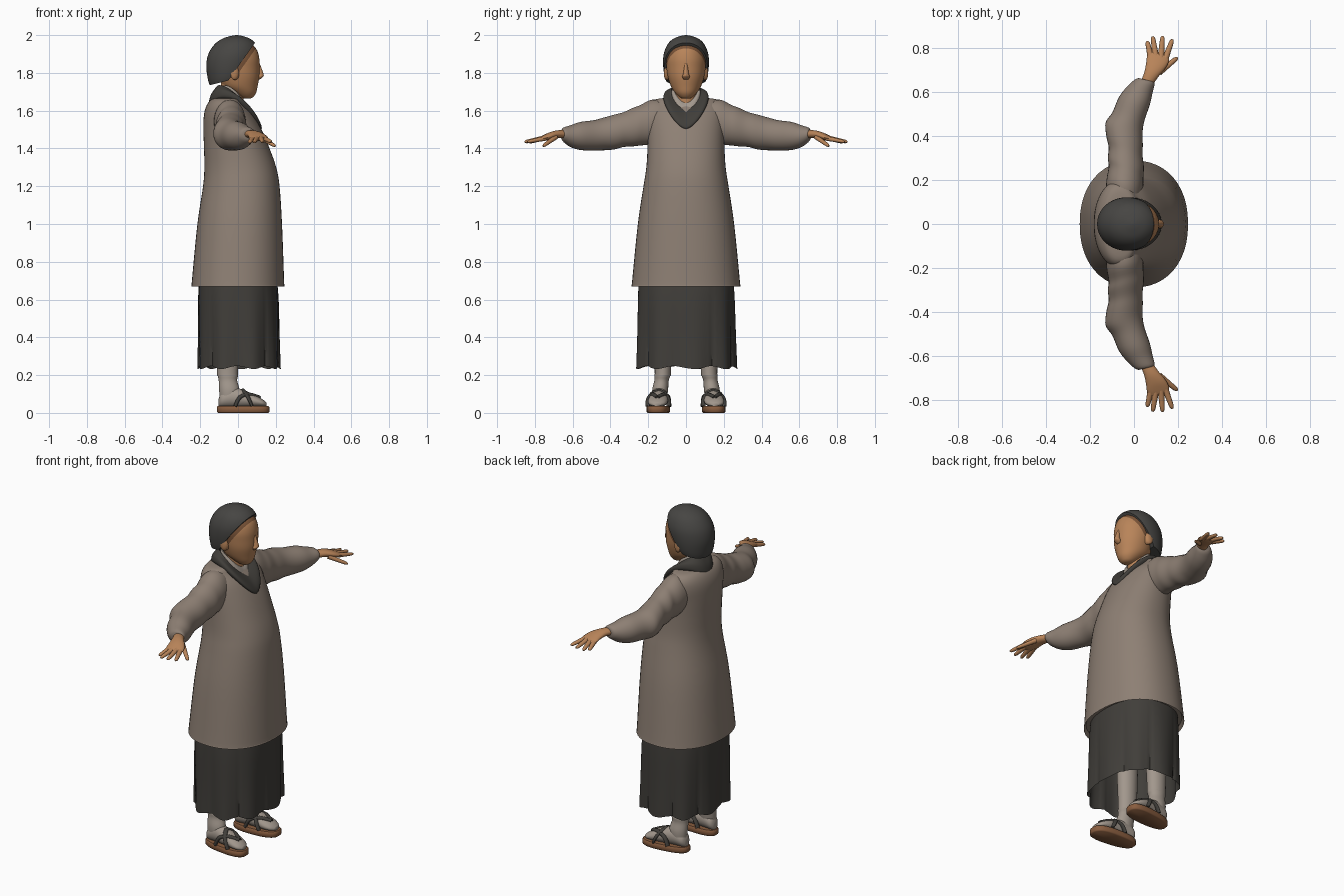
import bpy, bmesh, math
from mathutils import Vector


def mat(name, rgb):
    m = bpy.data.materials.new(name)
    m.diffuse_color = (*rgb, 1)
    return m


ROBE = mat("robe taupe", (0.27, 0.215, 0.175))
DARK = mat("skirt charcoal", (0.052, 0.048, 0.042))
HAIR = mat("hair grey", (0.062, 0.06, 0.056))
SKIN = mat("skin", (0.48, 0.23, 0.10))
BROW = mat("hairline brown", (0.20, 0.09, 0.04))
SOCK = mat("sock grey", (0.36, 0.31, 0.265))
SOLE = mat("sandal brown", (0.25, 0.11, 0.05))


def ellipse(c, u, v, n=32, p=2.0):
    """Superellipse ring around c with half axes u and v."""
    c, u, v = Vector(c), Vector(u), Vector(v)
    out = []
    for i in range(n):
        a = 2 * math.pi * i / n
        ca, sa = math.cos(a), math.sin(a)
        out.append(c + u * math.copysign(abs(ca) ** (2 / p), ca)
                   + v * math.copysign(abs(sa) ** (2 / p), sa))
    return out


def flat(z, x0, x1, yh, n=40, p=2.0, y=0):
    return ellipse(((x0 + x1) / 2, y, z), ((x1 - x0) / 2, 0, 0), (0, yh, 0), n, p)


def loft(name, rings, mats, steps=4, caps=True, edit=None, angle=50):
    """Smooth skin through the rings, with optional end caps."""
    bm = bmesh.new()
    n, m = len(rings[0]), len(rings)
    levels = []
    for k in range(m - 1):
        r = [rings[max(k - 1, 0)], rings[k], rings[k + 1], rings[min(k + 2, m - 1)]]
        for s in range(steps):
            t = s / steps
            levels.append([0.5 * (2 * b + (c - a) * t + (2 * a - 5 * b + 4 * c - d) * t * t
                                  + (3 * b - a - 3 * c + d) * t ** 3) for a, b, c, d in zip(*r)])
    levels.append(rings[-1])
    vs = [[bm.verts.new(p) for p in lv] for lv in levels]
    for a, b in zip(vs, vs[1:]):
        for i in range(n):
            j = (i + 1) % n
            bm.faces.new((a[i], a[j], b[j], b[i]))
    if caps:
        bm.faces.new(vs[0])
        bm.faces.new(vs[-1])
    bmesh.ops.recalc_face_normals(bm, faces=bm.faces)
    if edit:
        edit(bm)
    me = bpy.data.meshes.new(name)
    bm.to_mesh(me)
    bm.free()
    ob = bpy.data.objects.new(name, me)
    bpy.context.collection.objects.link(ob)
    for mm in mats:
        me.materials.append(mm)
    bpy.ops.object.select_all(action='DESELECT')
    ob.select_set(True)
    bpy.context.view_layer.objects.active = ob
    bpy.ops.object.shade_smooth_by_angle(angle=math.radians(angle))
    return ob


def tube(name, pts, radii, mats, flatten=1.0, n=12):
    """Round or flattened tube along a short path."""
    pts = [Vector(p) for p in pts]
    rings = []
    for i, p in enumerate(pts):
        d = (pts[min(i + 1, len(pts) - 1)] - pts[max(i - 1, 0)]).normalized()
        up = Vector((0, 0, 1)) - d * d.z
        up.normalize()
        rings.append(ellipse(p, d.cross(up) * radii[i], up * radii[i] * flatten, n))
    return loft(name, rings, mats, 3)


# Robe body
robe = [(0.69, -0.235, 0.235, 0.275), (0.675, -0.245, 0.245, 0.287), (0.70, -0.244, 0.244, 0.285),
        (1.0, -0.215, 0.233, 0.255), (1.2, -0.185, 0.22, 0.225), (1.3, -0.178, 0.202, 0.21),
        (1.4, -0.18, 0.167, 0.204), (1.5, -0.183, 0.125, 0.203), (1.58, -0.18, 0.08, 0.203),
        (1.63, -0.165, 0.035, 0.19), (1.66, -0.14, 0.015, 0.16), (1.668, -0.11, -0.005, 0.09)]
loft("robe", [flat(*r, n=48, p=2.2) for r in robe], [ROBE])

# Pleated skirt
skirt = []
for z, x0, x1, yh, amp in [(0.72, -0.205, 0.205, 0.25, 0.0), (0.6, -0.213, 0.216, 0.258, 0.008),
                           (0.4, -0.215, 0.222, 0.265, 0.018), (0.24, -0.218, 0.228, 0.272, 0.028)]:
    ring = flat(z, x0, x1, yh, 108, 2.3)
    for i, p in enumerate(ring):
        f = (i * 9 / 108 + 0.3) % 1.0
        k = 1 - amp * (1 + math.cos(2 * math.pi * f)) - amp * (f < 0.12)
        p.x *= k
        p.y *= k
        if z < 0.3:
            p.z += 0.008 * math.cos(2 * math.pi * f)
    skirt.append(ring)
loft("skirt", skirt, [DARK], caps=False)


# Collar, dipping at the chest and rising over the shoulders
def band(x0, zb, x1, zf, yh, bump):
    ring = flat(0, x0, x1, yh, 48)
    for i, p in enumerate(ring):
        t = (p.x - x0) / (x1 - x0)
        p.z = zb + (zf - zb) * t + bump * abs(math.sin(2 * math.pi * i / 48)) ** 1.5
    return ring


loft("collar", [band(-0.14, 1.62, 0.10, 1.50, 0.112, 0.09), band(-0.155, 1.63, 0.126, 1.507, 0.12, 0.10),
                band(-0.145, 1.68, 0.108, 1.55, 0.112, 0.075), band(-0.115, 1.725, 0.062, 1.60, 0.086, 0.035),
                band(-0.105, 1.725, 0.045, 1.60, 0.076, 0.035), band(-0.10, 1.66, 0.04, 1.55, 0.074, 0.03)],
     [DARK], caps=False)
# Under-garment edge showing inside the collar
loft("inner_collar", [band(-0.10, 1.67, 0.062, 1.57, 0.08, 0.03), band(-0.098, 1.72, 0.045, 1.615, 0.074, 0.045),
                      band(-0.085, 1.72, 0.03, 1.64, 0.06, 0.03)], [SOCK], caps=False)
loft("neck", [flat(1.58, -0.09, 0.035, 0.058), flat(1.66, -0.09, 0.03, 0.055), flat(1.77, -0.09, 0.04, 0.06)], [SKIN])

# Head: brown strip behind a slanted plane next to the hairline
SLANT = Vector((0.12, 0, -0.085)).normalized()


def paint_face(bm):
    co = Vector((0.102, 0, 1.94))
    bmesh.ops.bisect_plane(bm, geom=bm.verts[:] + bm.edges[:] + bm.faces[:], plane_co=co, plane_no=SLANT)
    for f in bm.faces:
        c = f.calc_center_median()
        if (c - co).dot(SLANT) < 0 and c.z > 1.8:
            f.material_index = 1


head = [(1.664, 0.035, 0.065, 0.018), (1.672, 0.01, 0.08, 0.035), (1.695, -0.03, 0.096, 0.058),
        (1.73, -0.08, 0.104, 0.08), (1.78, -0.10, 0.113, 0.096), (1.83, -0.12, 0.114, 0.104),
        (1.88, -0.13, 0.112, 0.106), (1.93, -0.12, 0.095, 0.09), (1.97, -0.08, 0.05, 0.05)]
loft("head", [flat(*r) for r in head], [SKIN, BROW], edit=paint_face)


# Hair cap, cut open along the slanted hairline and at the nape
def cut_hair(bm):
    for co, no in (((0.08, 0, 1.945), SLANT), ((-0.15, 0, 1.735), Vector((0.25, 0, -1)).normalized())):
        bmesh.ops.bisect_plane(bm, geom=bm.verts[:] + bm.edges[:] + bm.faces[:], plane_co=co,
                               plane_no=no, clear_outer=True)
        edges = [e for e in bm.edges if e.is_boundary]
        bmesh.ops.holes_fill(bm, edges=edges, sides=0)


hair = [(1.70, -0.13, -0.01, 0.08), (1.74, -0.152, 0.02, 0.098), (1.78, -0.162, 0.06, 0.113),
        (1.84, -0.168, 0.095, 0.121), (1.9, -0.157, 0.11, 0.118), (1.95, -0.125, 0.097, 0.098),
        (1.98, -0.085, 0.065, 0.068), (1.995, -0.04, 0.025, 0.03), (2.0, -0.012, -0.002, 0.004)]
loft("hair", [flat(*r) for r in hair], [HAIR], edit=cut_hair, angle=40)

# Nose
loft("nose", [flat(1.765, 0.10, 0.116, 0.012, 16), flat(1.78, 0.10, 0.133, 0.02, 16),
              flat(1.795, 0.10, 0.135, 0.015, 16), flat(1.85, 0.10, 0.115, 0.007, 16)], [SKIN])

for s, side in ((1, "left"), (-1, "right")):
    # Ear
    loft(side + "_ear", [ellipse((x, s * y, 1.80), (r * 0.6, 0, 0), (0, 0, r), 16)
                         for x, y, r in ((-0.01, 0.085, 0.036), (-0.02, 0.108, 0.036), (-0.024, 0.116, 0.02))], [SKIN])

    # Sleeve: y, x centre, z centre, x radius, z radius
    arm = [(0.10, -0.05, 1.55, 0.08, 0.10), (0.18, -0.042, 1.54, 0.083, 0.118), (0.24, -0.036, 1.523, 0.079, 0.107),
           (0.28, -0.037, 1.513, 0.082, 0.102), (0.33, -0.038, 1.50, 0.077, 0.092), (0.38, -0.043, 1.487, 0.083, 0.092),
           (0.44, -0.045, 1.476, 0.084, 0.086), (0.49, -0.025, 1.469, 0.073, 0.08), (0.56, 0.002, 1.466, 0.07, 0.074),
           (0.61, 0.026, 1.465, 0.058, 0.058), (0.645, 0.048, 1.472, 0.045, 0.04), (0.655, 0.056, 1.475, 0.034, 0.028)]
    loft(side + "_sleeve", [ellipse((x, s * y, z), (rx, -s * rx * 0.25, 0), (0, 0, rz)) for y, x, z, rx, rz in arm], [ROBE])

    # Hand: palm, four fingers and a thumb
    palm = [(0.63, 0.052, 1.475, 0.027, 0.021), (0.68, 0.08, 1.475, 0.034, 0.021), (0.72, 0.10, 1.466, 0.045, 0.02),
            (0.755, 0.11, 1.455, 0.05, 0.015), (0.775, 0.115, 1.45, 0.04, 0.009)]
    loft(side + "_palm", [ellipse((x, s * y, z), (rx, -s * rx * 0.2, 0), (0, 0, rz), 20) for y, x, z, rx, rz in palm], [SKIN])
    fingers = [("little_finger", (0.078, 0.75, 1.455), (0.06, 0.832, 1.432)),
               ("ring_finger", (0.10, 0.755, 1.455), (0.085, 0.853, 1.433)),
               ("middle_finger", (0.122, 0.755, 1.455), (0.13, 0.855, 1.435)),
               ("index_finger", (0.14, 0.745, 1.453), (0.175, 0.84, 1.435)),
               ("thumb", (0.115, 0.69, 1.46), (0.198, 0.757, 1.412))]
    for nm, a, b in fingers:
        a, b = Vector((a[0], s * a[1], a[2])), Vector((b[0], s * b[1], b[2]))
        tube(side + "_" + nm, [a, a.lerp(b, 0.5), a.lerp(b, 0.88), b], [0.015, 0.0125, 0.010, 0.004], [SKIN], 0.85)

    # Leg and sock with a soft ankle fold
    leg = [(0.06, -0.095, 0.0, 0.036, 0.14), (0.12, -0.10, 0.008, 0.042, 0.137), (0.17, -0.102, -0.004, 0.038, 0.13),
           (0.2, -0.108, 0.0, 0.043, 0.125), (0.25, -0.112, 0.0, 0.044, 0.122), (0.70, -0.12, 0.02, 0.06, 0.12)]
    loft(side + "_leg", [flat(z, x0, x1, r, 24, 2, s * y) for z, x0, x1, r, y in leg], [SOCK])
    foot = [(-0.102, 0.055, 0.018, 0.02), (-0.085, 0.07, 0.038, 0.04), (-0.03, 0.083, 0.044, 0.053),
            (0.03, 0.075, 0.048, 0.046), (0.09, 0.062, 0.053, 0.032), (0.13, 0.052, 0.043, 0.02), (0.15, 0.045, 0.02, 0.01)]
    yc = lambda x: s * (0.142 + 0.08 * x)
    loft(side + "_foot", [ellipse((x, yc(x), z), (0, ry, 0), (0, 0, rz), 24) for x, z, ry, rz in foot], [SOCK])

    # Sandal sole, turned slightly outwards
    sole = [flat(z, -0.112 + d, 0.166 - d, 0.058 - d, 40, 2.6) for z, d in ((0, 0.006), (0.006, 0), (0.03, 0), (0.036, 0.004))]
    for ring in sole:
        for p in ring:
            p.y = p.y * (1 + 0.8 * p.x) + yc(p.x)
    loft(side + "_sandal_sole", sole, [SOLE], 1)

    # Sandal straps: a V from the toe and a band over the instep
    for e, nm in ((1, "outer"), (-1, "inner")):
        tube(f"{side}_{nm}_strap", [(0.115, yc(0.115), 0.082), (0.06, yc(0.06) + e * 0.028, 0.097),
                                    (0.01, yc(0.01) + e * 0.047, 0.083), (-0.015, yc(0) + e * 0.052, 0.035)],
             [0.012, 0.014, 0.014, 0.013], [DARK], 0.75)
        tube(f"{side}_{nm}_band", [(0.025, yc(0.025), 0.122), (0.04, yc(0.04) + e * 0.034, 0.105),
                                   (0.06, yc(0.06) + e * 0.054, 0.07), (0.075, yc(0.07) + e * 0.056, 0.035)],
             [0.012, 0.013, 0.013, 0.012], [DARK], 0.6)
